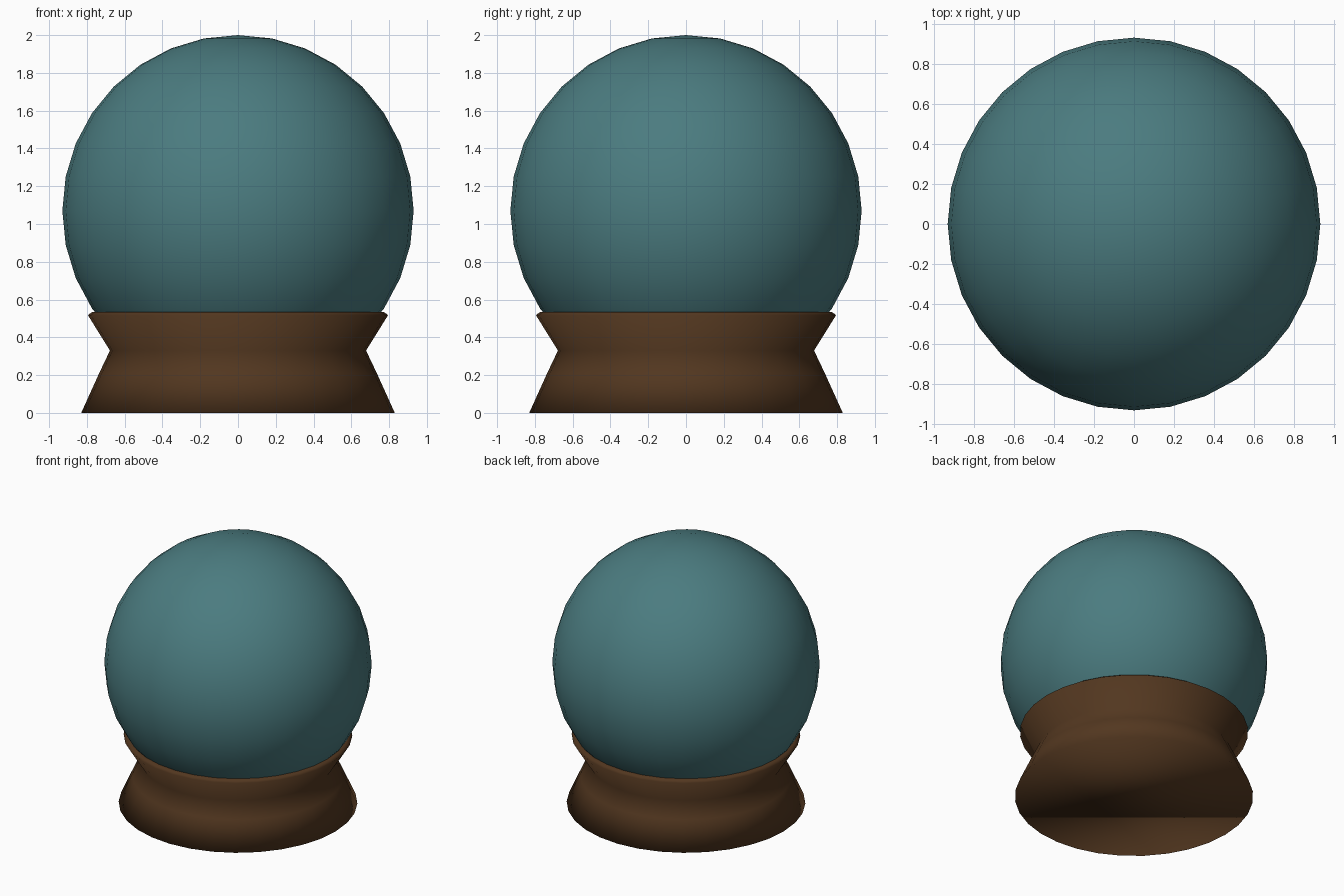
import bpy, bmesh
from math import cos, sin, tau

if "Cube" in bpy.data.objects:
    bpy.data.objects.remove(bpy.data.objects["Cube"])

SIDES = 32


def paint(obj, name, color):
    mat = bpy.data.materials.new(name)
    mat.diffuse_color = (*color, 1)
    mat.use_nodes = True
    mat.node_tree.nodes["Principled BSDF"].inputs["Base Color"].default_value = mat.diffuse_color
    obj.data.materials.append(mat)


def lathe(name, profile):
    """Capped solid of revolution from (radius, height) points, bottom to top."""
    bm = bmesh.new()
    rings = [[bm.verts.new((r * cos(tau * i / SIDES), r * sin(tau * i / SIDES), z))
              for i in range(SIDES)] for r, z in profile]
    for low, high in zip(rings, rings[1:]):
        for i in range(SIDES):
            j = (i + 1) % SIDES
            bm.faces.new((low[i], low[j], high[j], high[i]))
    bm.faces.new(rings[0][::-1])
    bm.faces.new(rings[-1])
    for face in bm.faces:
        face.smooth = True
    mesh = bpy.data.meshes.new(name)
    bm.to_mesh(mesh)
    bm.free()
    obj = bpy.data.objects.new(name, mesh)
    bpy.context.collection.objects.link(obj)
    return obj


# Glass ball
bpy.ops.mesh.primitive_uv_sphere_add(segments=SIDES, ring_count=16,
                                     radius=0.93, location=(0, 0, 1.07))
ball = bpy.context.object
ball.name = "ball"
bpy.ops.object.shade_smooth()
paint(ball, "teal_glass", (0.07, 0.2, 0.215))

# Waisted wooden stand with a thin bevelled lip
stand = lathe("stand", [(0.83, 0), (0.735, 0.21), (0.678, 0.33),
                        (0.795, 0.518), (0.77, 0.535)])
paint(stand, "dark_wood", (0.085, 0.038, 0.014))
